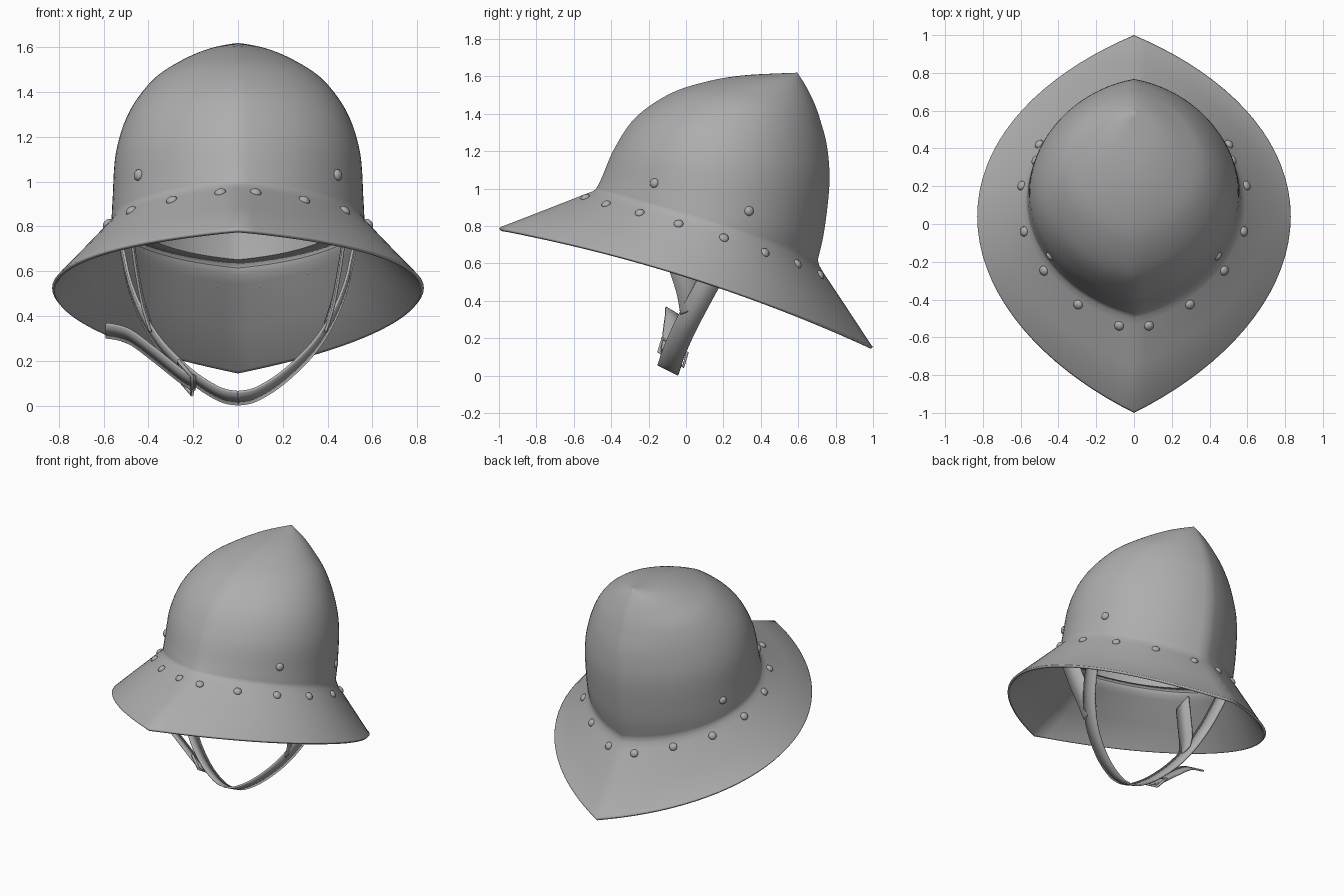
import bpy, bmesh
from math import sin, cos, acos, pi
from mathutils import Vector
from mathutils.bvhtree import BVHTree

cube = bpy.data.objects.get("Cube")
if cube:
    bpy.data.objects.remove(cube)

steel = bpy.data.materials.new("grey_steel")
steel.use_nodes = True
GREY = (0.42, 0.42, 0.42, 1)
steel.diffuse_color = GREY
steel.node_tree.nodes["Principled BSDF"].inputs["Base Color"].default_value = GREY


def finish(bm, name, thick=0, offset=-1, angle=0.6):
    mesh = bpy.data.meshes.new(name)
    bm.to_mesh(mesh)
    bm.free()
    obj = bpy.data.objects.new(name, mesh)
    bpy.context.collection.objects.link(obj)
    mesh.materials.append(steel)
    if thick:
        mod = obj.modifiers.new("thickness", "SOLIDIFY")
        mod.thickness, mod.offset = thick, offset
    bpy.ops.object.select_all(action="DESELECT")
    obj.select_set(True)
    bpy.context.view_layer.objects.active = obj
    bpy.ops.object.shade_smooth_by_angle(angle=angle)
    return obj


def spline(points, steps):
    """Catmull-Rom curve through tuples of any length."""
    pts = [points[0]] + list(points) + [points[-1]]
    out = []
    for a, b, c, d in zip(pts, pts[1:], pts[2:], pts[3:]):
        for i in range(steps):
            t = i / steps
            out.append([q + 0.5 * t * (r - p + t * (2*p - 5*q + 4*r - s + t * (3*(q - r) + s - p)))
                        for p, q, r, s in zip(a, b, c, d)])
    return out + [list(points[-1])]


# A ring: front y, front z, half width, side y, side z, back y, back z, ridge sharpness
def ring(row, n=72):
    fy, fz, w, sy, sz, by, bz, k = row
    pts = []
    for i in range(n):
        t = 2 * pi * i / n
        c = (1 - k) * cos(t) + k * (1 - 2 * acos(max(-1, min(1, cos(t)))) / pi)
        y = sy + c * (by - fy) / 2 + c * c * ((by + fy) / 2 - sy)
        z = sz + c * (bz - fz) / 2 + c * c * ((bz + fz) / 2 - sz)
        pts.append(Vector((w * sin(t), y, z)))
    return pts


def loft(rows):
    bm = bmesh.new()
    loops = [[bm.verts.new(p) for p in ring(r)] for r in rows]
    for a, b in zip(loops, loops[1:]):
        for i in range(len(a)):
            j = (i + 1) % len(a)
            bm.faces.new((a[i], a[j], b[j], b[i]))
    bmesh.ops.remove_doubles(bm, verts=bm.verts[:], dist=0.0005)
    return bm


# Crown and brim in one shell
crown = [
    (.595, 1.62, 0, .595, 1.62, .595, 1.62, .25),
    (.30, 1.605, .14, .48, 1.585, .64, 1.55, .25),
    (.08, 1.565, .27, .38, 1.525, .685, 1.46, .25),
    (-.10, 1.50, .39, .30, 1.44, .72, 1.36, .25),
    (-.27, 1.38, .49, .22, 1.30, .755, 1.22, .25),
    (-.38, 1.22, .545, .18, 1.13, .767, 1.03, .25),
    (-.45, 1.06, .56, .15, .92, .74, .78, .3),
    (-.48, 1.0, .565, .13, .82, .705, .62, .35)]
brim = [
    (-.50, .985, .575, .13, .80, .712, .59, .38),
    (-.54, .97, .595, .12, .775, .735, .55, .42),
    (-.75, .888, .71, .08, .65, .865, .355, .5),
    (-.99, .795, .825, .04, .53, .99, .165, .6),
    (-1.0, .785, .83, .04, .525, 1.0, .155, .6)]
bm = loft(spline(crown, 6) + brim)
surface = BVHTree.FromBMesh(bm)
finish(bm, "helmet_shell", 0.016)


# Inner lining with a ledge around the opening
def shrink(row, d, lift=0):
    fy, fz, w, sy, sz, by, bz, k = row
    return (fy + d, fz - lift, w - d, sy, sz, by - d, bz + lift, k)


lining = [shrink(crown[-1], .012), shrink(crown[-1], .10, .035)]
lining += [shrink(r, .09) for r in (crown[5], crown[4])]
finish(loft(lining[::-1]), "inner_lining", 0.006)


# Domed rivets pressed onto the shell, mirrored left and right
rivets = [(.08, -.54, .955), (.30, -.43, .925), (.485, -.25, .88), (.59, -.04, .82),
          (.60, .205, .74), (.505, .425, .66), (.32, .60, .60), (.10, .72, .54),
          (.445, -.17, 1.03), (.53, .34, .88)]
bm = bmesh.new()
for x, y, z in rivets:
    for side in (1, -1):
        spot, normal, _, _ = surface.find_nearest(Vector((side * x, y, z)))
        turn = normal.to_track_quat("Z", "Y").to_matrix().to_4x4()
        made = bmesh.ops.create_uvsphere(bm, u_segments=14, v_segments=8, radius=0.026)["verts"]
        for v in made:
            v.co.z *= 0.65
            v.co = turn @ v.co + spot
finish(bm, "rivets", angle=1.0)


# Flat straps: a path swept along a fixed width direction
def strap(name, path, width):
    bm = bmesh.new()
    half = Vector(width) / 2
    pairs = [(bm.verts.new(Vector(p) - half), bm.verts.new(Vector(p) + half))
             for p in spline(path, 6)]
    for (a, b), (c, d) in zip(pairs, pairs[1:]):
        bm.faces.new((a, b, d, c))
    finish(bm, name, 0.012, 0)


side_path = [(.53, .27, .76), (.51, .22, .66), (.48, .14, .53), (.42, .06, .385),
             (.33, -.01, .25), (.20, -.065, .125), (.08, -.09, .05), (0, -.095, .033)]
WIDTH = (0, .11, -.055)
for side, label in ((1, "left"), (-1, "right")):
    strap(label + "_chin_strap", [(side * x, y, z) for x, y, z in side_path], WIDTH)
    strap(label + "_front_strap", [(side * x, y, z) for x, y, z in
          ((.48, -.09, .80), (.455, -.04, .62), (.425, .01, .46), (.39, .03, .35))],
          (0, .12, .045))

# Loose strap end and its buckle
strap("strap_tail", [(-.19, -.08, .10), (-.25, -.08, .13), (-.37, -.07, .225),
                     (-.47, -.06, .30), (-.53, -.06, .325), (-.59, -.06, .335)],
      (0, .10, -.06))

along, across, centre = Vector((-.03, .01, .035)), Vector((0, .066, -.04)), Vector((-.235, -.07, .125))
curve = bpy.data.curves.new("buckle", "CURVE")
curve.dimensions = "3D"
curve.bevel_depth, curve.bevel_resolution = 0.009, 2
line = curve.splines.new("POLY")
line.points.add(3)
for p, (u, v) in zip(line.points, ((1, 1), (1, -1), (-1, -1), (-1, 1))):
    p.co = (*(centre + along * u + across * v), 1)
line.use_cyclic_u = True
curve.materials.append(steel)
bpy.context.collection.objects.link(bpy.data.objects.new("buckle", curve))
